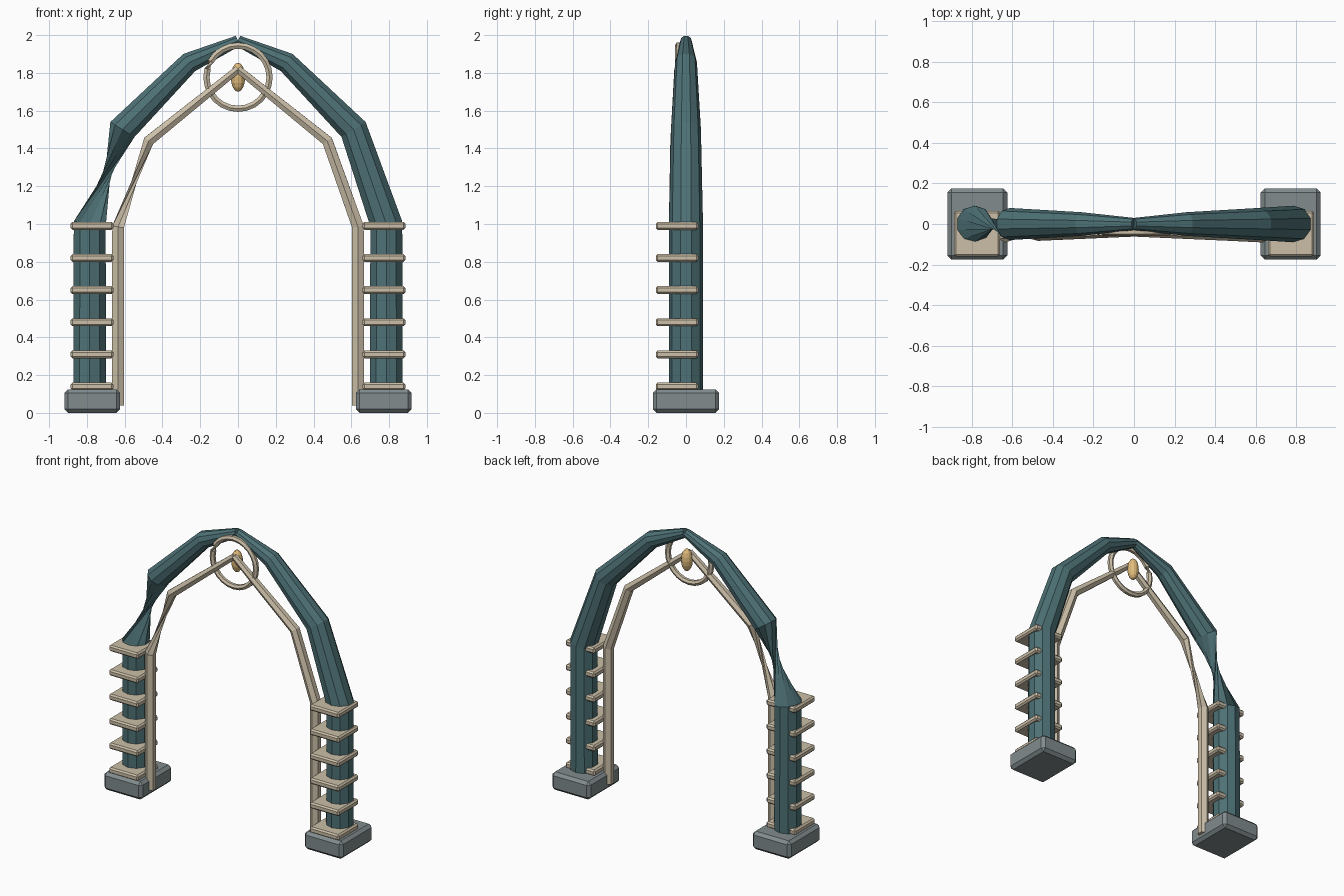
import bpy, bmesh
from math import sin, cos, pi, radians
from mathutils import Vector

if "Cube" in bpy.data.objects:
    bpy.data.objects.remove(bpy.data.objects["Cube"])


def material(name, rgb):
    m = bpy.data.materials.new(name)
    m.diffuse_color = (*rgb, 1)
    m.use_nodes = True
    m.node_tree.nodes["Principled BSDF"].inputs["Base Color"].default_value = m.diffuse_color
    return m


TEAL = material("teal", (0.075, 0.165, 0.18))
BONE = material("bone", (0.60, 0.52, 0.39))
AMBER = material("amber", (0.75, 0.50, 0.20))
STONE = material("stone", (0.22, 0.26, 0.27))


def finish(name, bm, mat):
    me = bpy.data.meshes.new(name)
    bm.to_mesh(me)
    bm.free()
    me.materials.append(mat)
    ob = bpy.data.objects.new(name, me)
    bpy.context.collection.objects.link(ob)
    return ob


def tube(name, pts, radii, n, mat):
    """Capped tube along a path; the frame swaps axis when near vertical,
    which gives the pinched half-turn on one side of the arch."""
    bm = bmesh.new()
    pts = [Vector(p) for p in pts]
    rings = []
    for i, p in enumerate(pts):
        t = Vector()
        if i > 0:
            t += (p - pts[i - 1]).normalized()
        if i < len(pts) - 1:
            t += (pts[i + 1] - p).normalized()
        t.normalize()
        ref = Vector((1, 0, 0)) if abs(t.z) > 0.9 else Vector((0, 0, 1))
        u = t.cross(ref).normalized()
        v = t.cross(u)
        rings.append([bm.verts.new(p + radii[i] * (u * cos(2 * pi * k / n) + v * sin(2 * pi * k / n)))
                      for k in range(n)])
    for a, b in zip(rings, rings[1:]):
        for k in range(n):
            j = (k + 1) % n
            bm.faces.new((a[k], a[j], b[j], b[k]))
    bm.faces.new(rings[0][::-1])
    bm.faces.new(rings[-1])
    return finish(name, bm, mat)


def block(name, lo, hi, bevel, mat):
    """Chamfered box between two corners."""
    bm = bmesh.new()
    bmesh.ops.create_cube(bm, size=1)
    for v in bm.verts:
        v.co = Vector([(a + b) / 2 + c * abs(b - a) for a, b, c in zip(lo, hi, v.co)])
    bmesh.ops.bevel(bm, geom=bm.edges[:], offset=bevel, segments=1, affect='EDGES')
    return finish(name, bm, mat)


for s, side in ((-1, "left"), (1, "right")):
    # outer half arch
    tube(f"{side}_arch",
         [(s * x, 0, z) for x, z in ((0.785, 0.05), (0.785, 1.0), (0.612, 1.5), (0.258, 1.855), (0, 1.97))],
         (0.091, 0.09, 0.079, 0.058, 0.03), 10, TEAL)
    # inner rail
    tube(f"{side}_inner_rail",
         [(s * 0.635, -0.055, 0.04), (s * 0.635, -0.055, 0.985),
          (s * 0.473, -0.05, 1.44), (0, -0.04, 1.82)],
         (0.036, 0.036, 0.033, 0.022), 6, BONE)
    # stacked plates on the leg
    for i in range(6):
        z = 0.14 + 0.17 * i
        block(f"{side}_plate_{i + 1}", (s * 0.66, -0.16, z - 0.021), (s * 0.886, 0.065, z + 0.021), 0.01, BONE)
    # foot
    block(f"{side}_foot", (s * 0.624, -0.175, 0), (s * 0.919, 0.175, 0.125), 0.02, STONE)

# ring under the apex
angles = [radians(-30 + 15 * i) for i in range(25)]
tube("apex_ring", [(0.167 * cos(a), -0.04, 1.777 + 0.167 * sin(a)) for a in angles], [0.019] * 25, 6, BONE)

# hanging bead
bm = bmesh.new()
bmesh.ops.create_uvsphere(bm, u_segments=12, v_segments=8, radius=1)
for v in bm.verts:
    v.co = Vector((v.co.x * 0.038, v.co.y * 0.038 - 0.01, v.co.z * 0.077 + 1.777))
finish("bead", bm, AMBER)
